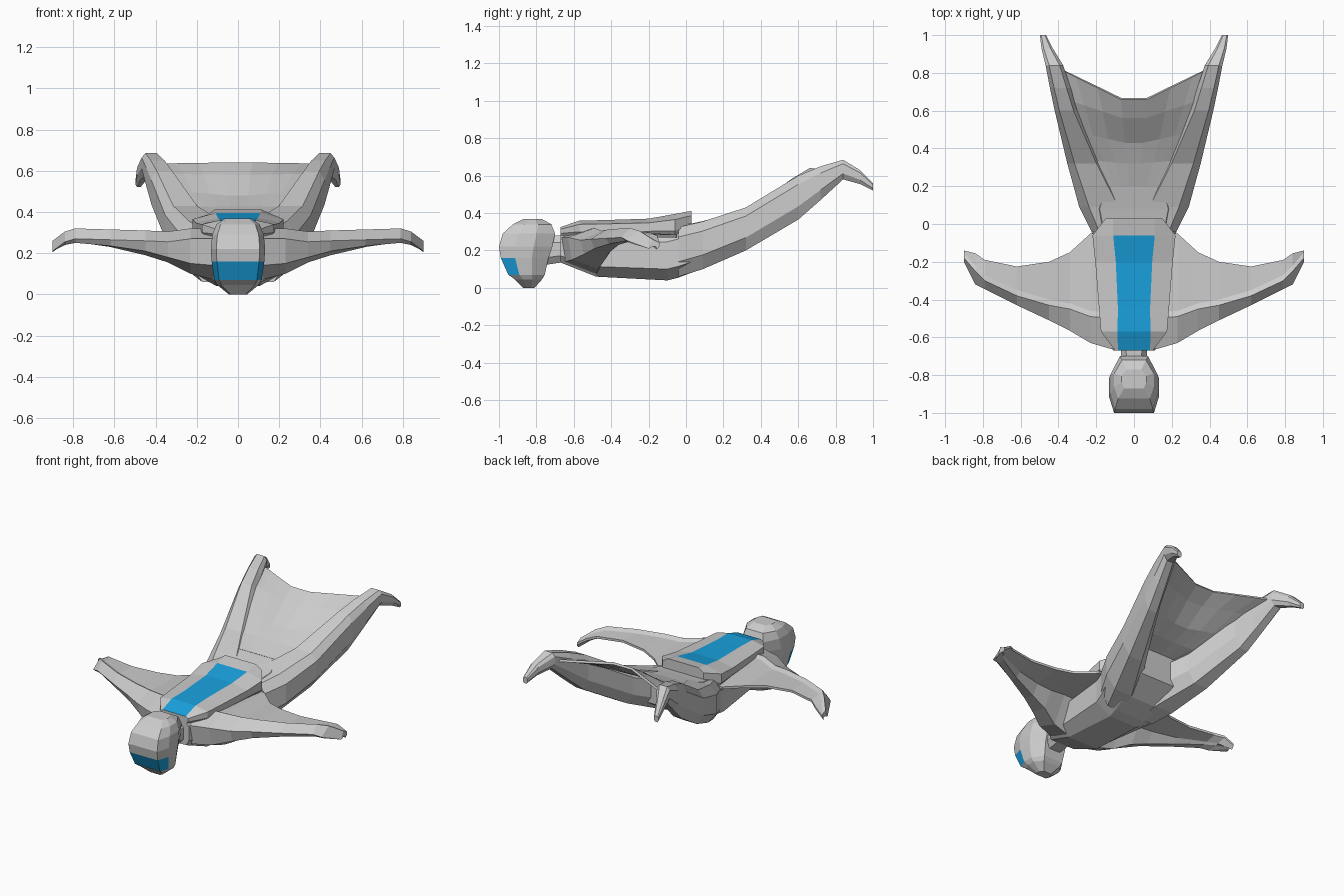
import bpy, bmesh
from mathutils import Vector

if "Cube" in bpy.data.objects:
    bpy.data.objects.remove(bpy.data.objects["Cube"])

blue = bpy.data.materials.new("blue_panel")
blue.diffuse_color = (0.01, 0.36, 0.74, 1)
blue.use_nodes = True
blue.node_tree.nodes["Principled BSDF"].inputs["Base Color"].default_value = blue.diffuse_color
grey = bpy.data.materials.new("suit_grey")
grey.diffuse_color = (0.8, 0.8, 0.8, 1)
grey.use_nodes = True
grey.node_tree.nodes["Principled BSDF"].inputs["Base Color"].default_value = grey.diffuse_color


def finish(name, bm, painted=(), mirror=False):
    for f in painted:
        f.material_index = 1
    bmesh.ops.recalc_face_normals(bm, faces=bm.faces[:])
    me = bpy.data.meshes.new(name)
    bm.to_mesh(me)
    bm.free()
    ob = bpy.data.objects.new(name, me)
    bpy.context.collection.objects.link(ob)
    if painted:
        me.materials.append(grey)
        me.materials.append(blue)
    if mirror:
        ob.modifiers.new("mirror", 'MIRROR')
    return ob


def loft(name, rings, paint=None, mirror=False):
    """Skin a list of equal rings; paint(band, side) picks blue faces."""
    bm = bmesh.new()
    vs = [[bm.verts.new(p) for p in r] for r in rings]
    n = len(vs[0])
    painted = []
    for i in range(len(vs) - 1):
        for j in range(n):
            k = (j + 1) % n
            f = bm.faces.new((vs[i][j], vs[i][k], vs[i + 1][k], vs[i + 1][j]))
            if paint and paint(i, j):
                painted.append(f)
    bm.faces.new(vs[0])
    bm.faces.new(vs[-1])
    return finish(name, bm, painted, mirror)


def section(y, cx, hw, zb, zt, tf=0.6, bf=0.6, lo=0.25, hi=0.25):
    """Eight-sided upright body section, side 4 is the top face."""
    h = zt - zb
    half = [(bf, zb), (1, zb + lo * h), (1, zt - hi * h), (tf, zt)]
    right = [Vector((cx + hw * f, y, z)) for f, z in half]
    left = [Vector((cx - hw * f, y, z)) for f, z in half]
    return [left[0]] + right + left[:0:-1]


# Helmet: horizontal rings (z, half width, front y, back y), blue visor
helmet = []
for z, w, y0, y1 in [(0.0, .045, -.87, -.81), (.045, .10, -.915, -.77),
                     (.07, .115, -.95, -.755), (.16, .128, -.99, -.735),
                     (.22, .132, -1.0, -.715), (.29, .125, -.98, -.70),
                     (.34, .105, -.925, -.72), (.368, .065, -.87, -.77)]:
    d = y1 - y0
    half = [(.8, y0), (1, y0 + .3 * d), (1, y1 - .35 * d), (.6, y1)]
    helmet.append([Vector((w * f, y, z)) for f, y in half] +
                  [Vector((-w * f, y, z)) for f, y in half[::-1]])
loft("helmet_with_visor", helmet, lambda i, j: i == 2 and j in (0, 6, 7))

# Neck
loft("neck", [section(-.77, 0, .065, .12, .28), section(-.64, 0, .07, .14, .28)])

# Torso and pelvis
loft("torso", [section(y, 0, w, zb, zt, .7, bf, .22) for y, w, zb, zt, bf in
               [(-.67, .11, .135, .30, .8), (-.48, .17, .06, .305, .65),
                (-.1, .21, .04, .315, .5), (-.04, .225, .055, .33, .5),
                (.08, .26, .10, .355, .5), (.22, .20, .19, .388, .6)]])

# Backpack with blue strip along its top
loft("backpack", [section(y, 0, w, zb, zt, tf, .9) for y, w, zb, zt, tf in
                  [(-.67, .10, .28, .325, .85), (-.57, .175, .28, .36, .5),
                   (-.45, .185, .28, .362, .46), (-.2, .205, .28, .37, .47),
                   (-.06, .22, .275, .395, .5), (.03, .15, .31, .412, .75)]],
     lambda i, j: j == 4 and i < 4)

# Arm wings: thick arm at the leading edge, thin membrane behind
# x, leading y, arm rear y, trailing y, top z, leading low z, arm low z, trailing z
wing = []
for x, yl, ya, yt, zt, zl, zd, ze in [
        (.11, -.665, -.48, -.04, .30, .14, .07, .285),
        (.23, -.63, -.47, -.05, .30, .15, .10, .285),
        (.34, -.565, -.43, -.15, .285, .18, .155, .285),
        (.45, -.51, -.41, -.20, .29, .21, .19, .295),
        (.62, -.43, -.36, -.225, .295, .235, .23, .30),
        (.79, -.345, -.28, -.19, .30, .25, .255, .295),
        (.84, -.32, -.23, -.155, .285, .24, .245, .28),
        (.90, -.20, -.16, -.14, .24, .22, .22, .24)]:
    r = ya + (yt - ya) * .22
    wing.append([Vector((x, y, z)) for y, z in
                 [(yl, zt - .03), (yl + .02, zl), (ya, zd), (r, zt - .035),
                  (yt, ze - .015), (yt, ze), (ya + .01, zt + .005),
                  (ya - .02, zt + .02)]])
loft("arm_wing", wing, mirror=True)

# Legs with pointed feet
loft("leg", [section(y, (a + b) / 2, (b - a) / 2, zb, zt, .6, .5, .3, .2)
             for y, a, b, zb, zt in
             [(-.04, .02, .225, .06, .325), (.09, .03, .29, .10, .355),
              (.32, .16, .353, .20, .43), (.6, .295, .42, .365, .60),
              (.72, .335, .445, .47, .65), (.84, .375, .468, .58, .685),
              (.93, .43, .49, .555, .63), (1.0, .465, .498, .52, .56)]],
     mirror=True)

# Tail membrane between the legs
bm = bmesh.new()
rows = []
for hw, ye, ze, yc, zc in [(.135, .20, .385, .20, .385),
                           (.20, .335, .425, .32, .43),
                           (.27, .48, .50, .43, .48),
                           (.33, .65, .585, .56, .58),
                           (.385, .815, .635, .66, .64)]:
    row = []
    for u in (-1, -.8, -.5, -.18, .18, .5, .8, 1):
        t = max(0, (abs(u) - .18) / .82)
        row.append(bm.verts.new((hw * u, yc + (ye - yc) * t, zc + (ze - zc) * t)))
    rows.append(row)
for a, b in zip(rows, rows[1:]):
    for j in range(len(a) - 1):
        bm.faces.new((a[j], a[j + 1], b[j + 1], b[j]))
tail = finish("tail_membrane", bm)
tail.modifiers.new("thickness", 'SOLIDIFY').thickness = 0.015
